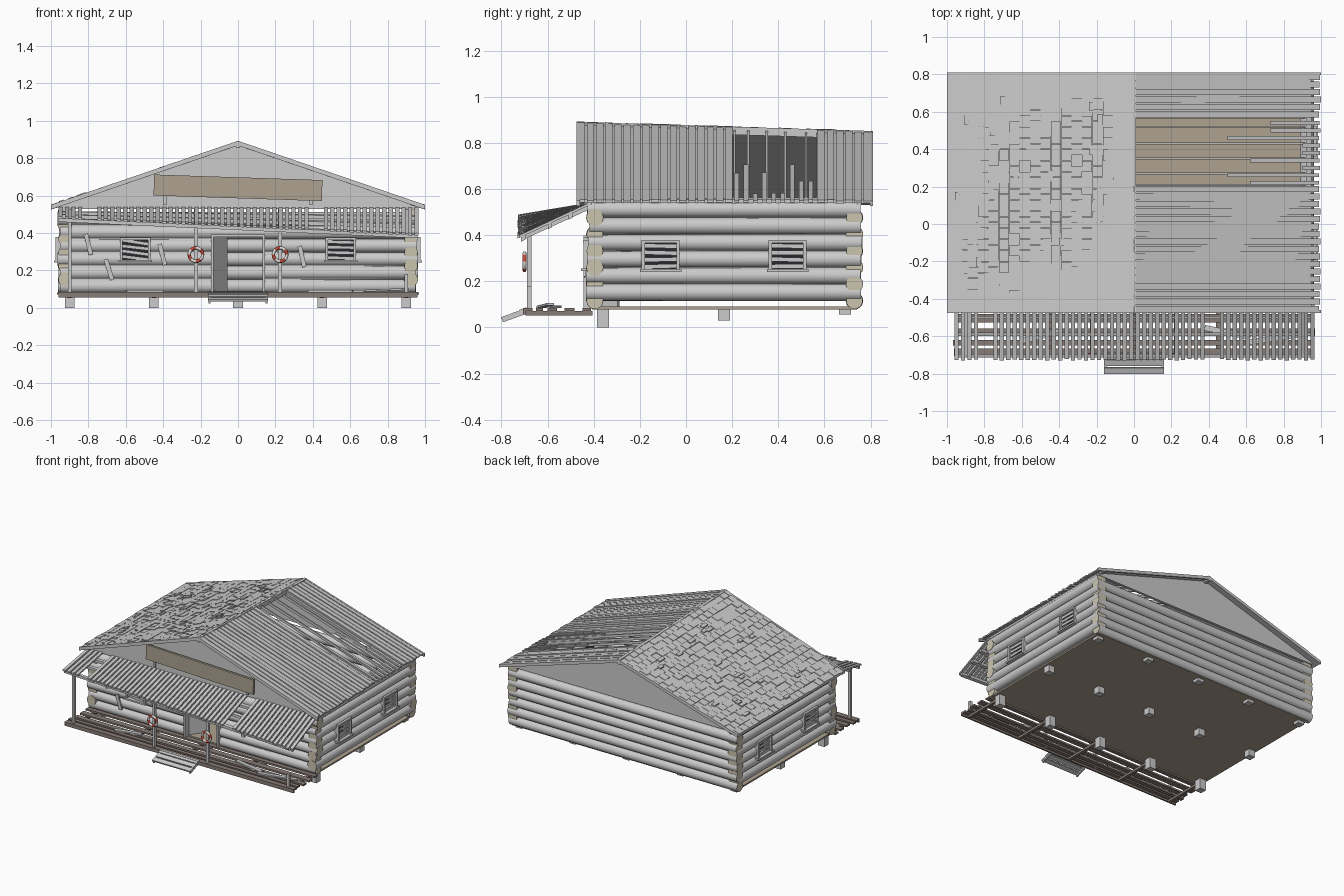
import bpy, bmesh, math, random
from mathutils import Matrix, Vector

if "Cube" in bpy.data.objects:
    bpy.data.objects.remove(bpy.data.objects["Cube"])
random.seed(4)
U = random.uniform


def mat(name, c):
    m = bpy.data.materials.new(name)
    m.diffuse_color = (*c, 1)
    m.use_nodes = True
    m.node_tree.nodes["Principled BSDF"].inputs["Base Color"].default_value = m.diffuse_color
    return m


TAN = mat("tan_wood", (.42, .36, .28))
CREAM = mat("cut_wood", (.6, .55, .42))
DARK = mat("dark", (.02, .02, .025))
RED = mat("red", (.55, .07, .04))
WHITE = mat("white", (.75, .73, .7))
BROWN = mat("porch_brown", (.25, .2, .18))


def finish(name, bm, *mats):
    bmesh.ops.recalc_face_normals(bm, faces=bm.faces)
    me = bpy.data.meshes.new(name)
    bm.to_mesh(me)
    bm.free()
    ob = bpy.data.objects.new(name, me)
    bpy.context.collection.objects.link(ob)
    for m in mats:
        me.materials.append(m)
    return ob


def box(bm, c, s, ry=0, rz=0, rx=0, base=Matrix()):
    m = (base @ Matrix.Translation(c) @ Matrix.Rotation(rz, 4, 'Z') @ Matrix.Rotation(ry, 4, 'Y')
         @ Matrix.Rotation(rx, 4, 'X') @ Matrix.Diagonal((*s, 1)))
    bmesh.ops.create_cube(bm, size=1, matrix=m)


def sheet(bm, fn, x0, x1, y0, y1, lo, hi):
    """Box whose top and bottom follow the height function fn(x, y)."""
    for v in bmesh.ops.create_cube(bm, size=1)['verts']:
        x = x0 if v.co.x < 0 else x1
        y = y0 if v.co.y < 0 else y1
        v.co = (x, y, fn(x, y) + (lo if v.co.z < 0 else hi))


def roof(x, y):
    ridge = .89 - .04 * (y + .47) / 1.28
    return .548 + (ridge - .548) * (1 - abs(x))


def porch(x, y):
    t = (-.42 - y) / .31
    return .535 + t * (.437 - .048 * x - .535)


# log walls: front/back courses and side courses offset by half a log
def logs(name, along_x, pos, zs, half, mid):
    bm = bmesh.new()
    for z in zs:
        a, b = half + U(-.012, .006), half + U(-.012, .006)
        r = Matrix.Rotation(math.pi / 2, 4, 'Y' if along_x else 'X')
        c = Vector(((b - a) / 2, pos, z)) if along_x else Vector((pos, mid + (b - a) / 2, z))
        bmesh.ops.create_cone(bm, cap_ends=True, segments=14, radius1=.038, radius2=U(.035, .038),
                              depth=a + b, matrix=Matrix.Translation(c) @ r)
    for f in bm.faces:
        f.smooth = len(f.verts) == 4
        f.material_index = int(len(f.verts) > 4)
    return finish(name, bm, None, CREAM)


row = [.116 + .072 * i for i in range(6)]
mid_row = [z + .036 for z in row]
walls = {"front": logs("front_log_wall", True, -.395, row, .96, 0),
         "back": logs("back_log_wall", True, .73, row, .96, 0),
         "right": logs("right_log_wall", False, .925, mid_row, .595, .165),
         "left": logs("left_log_wall", False, -.925, mid_row, .595, .165)}


def cut(wall, c, s):
    bm = bmesh.new()
    box(bm, c, s)
    ob = finish("opening_cutter", bm)
    ob.hide_render = True
    ob.hide_viewport = True
    ob.display_type = 'WIRE'
    m = walls[wall].modifiers.new("opening", 'BOOLEAN')
    m.object, m.operation, m.solver, m.use_self = ob, 'DIFFERENCE', 'EXACT', True


# windows: frame, sill and boards nailed across
def window(name, wall, c, rz, w=.15, h=.12, tilt=0):
    cut(wall, c, (w - .01, .2, h - .01) if abs(math.sin(rz)) < .5 else (.2, w - .01, h - .01))
    base = Matrix.Translation(c) @ Matrix.Rotation(rz, 4, 'Z')
    bm = bmesh.new()
    for s in (-1, 1):
        box(bm, (s * w / 2, -.02, 0), (.014, .05, h), base=base)
    box(bm, (0, -.02, h / 2), (w + .014, .052, .012), base=base)
    box(bm, (0, -.025, -h / 2), (w + .03, .06, .012), base=base)
    for i in range(4):
        box(bm, (0, -.03, -h * .36 + i * h * .235), (w, .008, h * .15), ry=tilt + U(-.03, .03), base=base)
    finish(name, bm)
    bm = bmesh.new()
    box(bm, (0, .025, 0), (w, .005, h), base=base)
    finish(name + "_pane", bm, DARK)


window("front_left_window", "front", (-.55, -.4, .31), 0, tilt=.14)
window("front_right_window", "front", (.55, -.4, .31), 0)
for side, x, rz in (("right", .93, math.pi / 2), ("left", -.93, -math.pi / 2)):
    for i, y in enumerate((-.11, .44)):
        window(f"{side}_window_{i + 1}", side, (x, y, .31), rz, h=.125)

# doorway, frame and door leaf standing ajar
cut("front", (0, -.4, .225), (.27, .2, .31))
bm = bmesh.new()
for x in (-.138, .138):
    box(bm, (x, -.41, .235), (.014, .07, .3))
box(bm, (0, -.41, .386), (.29, .07, .012))
box(bm, (-.1, -.345, .235), (.13, .014, .29), rz=.95)
finish("door_frame_and_leaf", bm)

# interior floor and foundation piers
bm = bmesh.new()
box(bm, (0, .167, .085), (1.88, 1.15, .012))
finish("floor", bm, TAN)
bm = bmesh.new()
for y, z0 in ((-.36, 0), (.165, .03), (.69, .057)):
    for i in range(5):
        box(bm, (-.9 + .45 * i, y, (z0 + .082) / 2), (.052, .052, .082 - z0))
finish("piers", bm)

# gables
for name, y0, y1 in (("front_gable", -.43, -.41), ("back_gable", .74, .76)):
    bm = bmesh.new()
    pts = [(-.96, .53), (.96, .53)] + [(x, roof(x, y1) - .015) for x in (.96, 0, -.96)]
    f = bm.faces.new([bm.verts.new((x, y0, z)) for x, z in pts])
    g = bmesh.ops.extrude_face_region(bm, geom=[f])['geom']
    bmesh.ops.translate(bm, vec=(0, y1 - y0, 0), verts=[v for v in g if isinstance(v, bmesh.types.BMVert)])
    finish(name, bm)

# left roof slope: deck, courses of shingles, a few lifted ones
bm = bmesh.new()
sheet(bm, roof, -1, 0, -.47, .81, -.018, -.002)
for i in range(18):
    y = -.47 - (i % 2) * .03
    while y < .81:
        if random.random() > .08:
            sheet(bm, roof, -1 + i / 18, -1 + (i + 1) / 18 - .001, max(y, -.47), min(y + .058, .81), -.003, U(.0, .004))
        y += .06
for i in range(22):
    x, y = U(-.97, -.08), U(-.42, .7)
    sheet(bm, roof, x, x + .025, y, y + U(.04, .07), 0, .009)
finish("left_shingle_roof", bm)

# right roof slope: bare strips with a collapsed hole, sheathing and rafters
bm = bmesh.new()
n = 32
for i in range(n):
    y = -.47 + 1.28 * i / n
    hole = .2 < y + .02 < .57
    x0 = random.choice((.5, .62, .73, .9, .9)) if hole else 0
    sheet(bm, roof, x0, 1 - U(0, .012), y, y + (.02 if hole else .032), -.01, U(-.002, .004))
sheet(bm, roof, 0, .94, -.46, .2, -.018, -.009)
sheet(bm, roof, 0, .94, .58, .8, -.018, -.009)
for y in (.21, .27, .35, .43, .52, .57):
    sheet(bm, roof, 0, .95, y - .005, y + .005, -.03, -.01)
sheet(bm, roof, .92, .95, -.45, .8, -.025, -.01)
finish("right_strip_roof", bm)
bm = bmesh.new()
for x in (-1, 1):
    sheet(bm, roof, 0, x, -.475, -.46, -.022, .003)
    sheet(bm, roof, 0, x, .797, .81, -.022, .001)
sheet(bm, roof, -.012, .012, -.475, .81, -.03, .005)
finish("barge_boards_and_ridge", bm)

# blank sign board hung crookedly on the gable
bm = bmesh.new()
box(bm, (0, -.452, .642), (.9, .016, .112), ry=.033)
finish("sign_board", bm, TAN)
bm = bmesh.new()
for x in (-.39, .39):
    box(bm, (x, -.44, .61), (.014, .014, .12))
finish("sign_brackets", bm)

# sagging porch roof
bm = bmesh.new()
for i in range(56):
    x = -.96 + i * .0346
    if i not in (4, 5, 39, 40):
        sheet(bm, porch, x, x + .023, -.73 + U(0, .008), -.425, -.006, .006)
for y in (-.5, -.59, -.705):
    sheet(bm, porch, -.96, .96, y - .009, y + .009, -.026, -.006)
for x in (-.9, -.225, .225, .9):
    sheet(bm, porch, x - .01, x + .01, -.71, -.42, -.024, -.006)
finish("porch_roof", bm)

# porch posts, one snapped off
bm = bmesh.new()
for x in (-.9, -.225, .225, .9):
    top = .18 if x == .9 else porch(x, -.68) - .015
    box(bm, (x, -.68, (top + .07) / 2), (.02, .02, top - .07))
finish("porch_posts", bm)

# porch deck with gaps, joists and loose boards
bm = bmesh.new()
for y, w in ((-.43, .035), (-.505, .045), (-.58, .04), (-.635, .03), (-.685, .04)):
    box(bm, (U(-.008, .008), y, .077), (1.92, w, .013))
for i in range(5):
    box(bm, (-.9 + .45 * i, -.55, .062), (.022, .29, .018))
box(bm, (0, -.7, .07), (1.92, .012, .028))
finish("porch_deck", bm, BROWN)
bm = bmesh.new()
box(bm, (.76, -.61, .095), (.3, .03, .01), ry=-.04, rz=.15)
box(bm, (.5, -.58, .09), (.25, .03, .01), rz=-.2)
box(bm, (-.5, -.6, .09), (.2, .03, .01), rz=.25)
for x, z, a in ((-.8, .34, -.25), (-.69, .205, -.3), (-.405, .285, -.25), (.342, .275, -.22)):
    box(bm, (x, -.44, z), (.024, .01, .115), ry=a)
finish("loose_boards", bm)

# entrance steps
bm = bmesh.new()
for y, z in ((-.783, .045), (-.742, .06), (-.706, .076)):
    box(bm, (0, y, z), (.32, .034, .012), rx=.35)
for x in (-.152, .152):
    box(bm, (x, -.75, .05), (.012, .1, .022), rx=.35)
finish("steps", bm)

# life rings on the two middle posts
for name, x in (("left_life_ring", -.225), ("right_life_ring", .225)):
    bpy.ops.mesh.primitive_torus_add(major_segments=24, minor_segments=8, major_radius=.036, minor_radius=.009,
                                     location=(x, -.7, .285), rotation=(math.pi / 2, 0, 0))
    ob = bpy.context.object
    ob.name = name
    ob.data.materials.append(RED)
    ob.data.materials.append(WHITE)
    for p in ob.data.polygons:
        a = math.atan2(p.center.y, p.center.x) / math.tau * 8
        p.material_index = int(math.floor(a)) % 2
    bpy.ops.object.shade_smooth()
